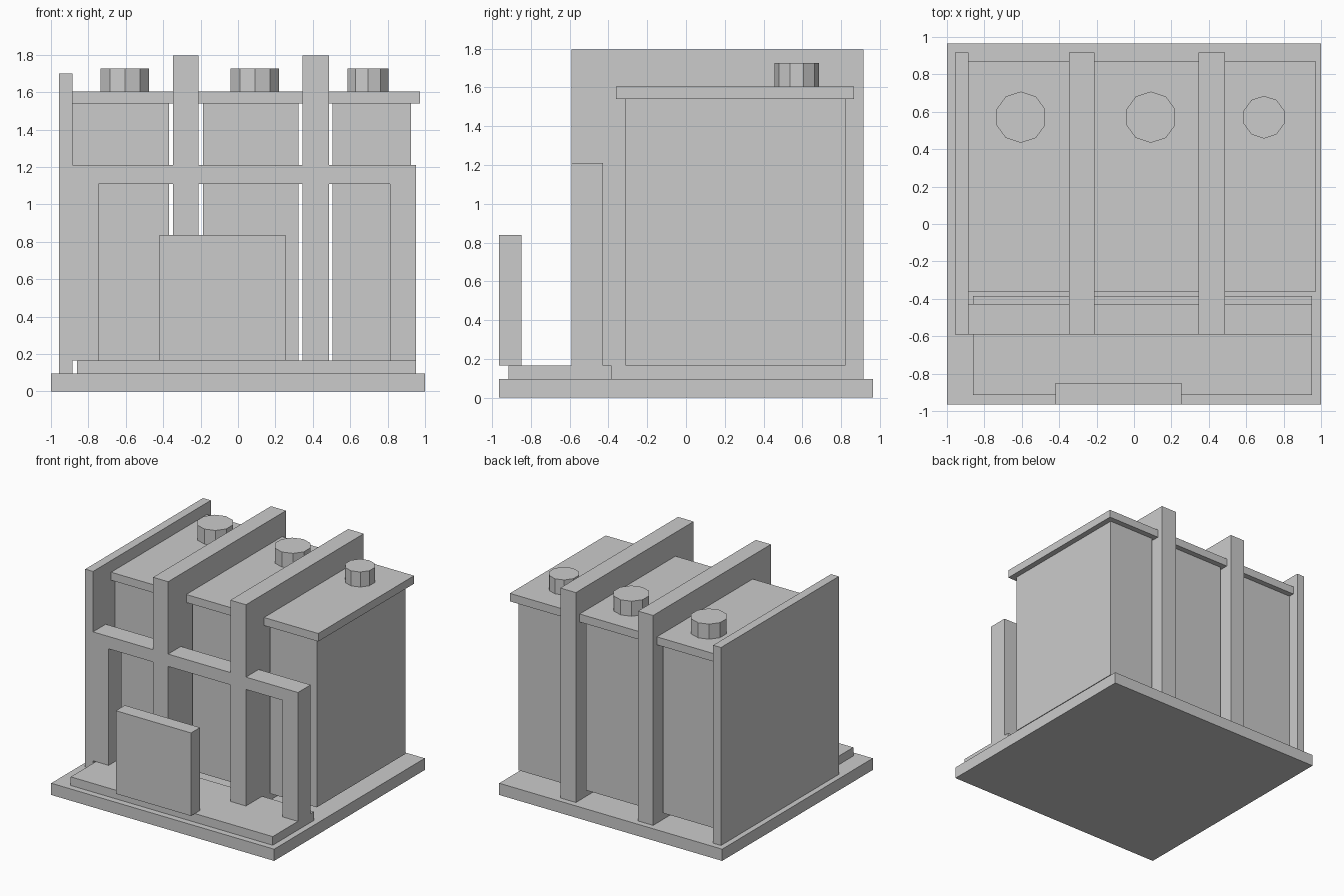
import bpy

if "Cube" in bpy.data.objects:
    bpy.data.objects.remove(bpy.data.objects["Cube"])


def box(name, x, y, z):
    """Axis-aligned box from (min, max) ranges."""
    bpy.ops.mesh.primitive_cube_add(size=1, location=[(a + b) / 2 for a, b in (x, y, z)])
    ob = bpy.context.object
    ob.name = name
    ob.scale = [b - a for a, b in (x, y, z)]
    bpy.ops.object.transform_apply(location=False, rotation=False, scale=True)
    return ob


BASE_TOP, STEP_TOP, LID_Z = 0.095, 0.165, (1.54, 1.605)
DEPTH = (-0.592, 0.917)
FRAME_Y = (-0.592, -0.429)

# Base slab and front step
box("base", (-1, 1), (-0.965, 0.965), (0, BASE_TOP))
box("front_step", (-0.86, 0.952), (-0.915, -0.385), (BASE_TOP, STEP_TOP))

# Left wall and two taller dividers
box("side_wall", (-0.956, -0.886), DEPTH, (BASE_TOP, 1.70))
for i, x in enumerate([(-0.347, -0.212), (0.346, 0.486)]):
    box(f"divider_{i + 1}", x, DEPTH, (BASE_TOP, 1.797))

# Front frame: two posts and a crossbar
box("crossbar", (-0.886, 0.952), FRAME_Y, (1.11, 1.21))
for name, x in (("left_post", (-0.886, -0.746)), ("right_post", (0.812, 0.952))):
    box(name, x, FRAME_Y, (STEP_TOP, 1.11))

# Upright front panel
box("front_panel", (-0.42, 0.254), (-0.965, -0.85), (STEP_TOP, 0.838))

# Tanks: body, overhanging lid, ten-sided cap
tanks = [(-0.888, -0.37, -0.605, 0.137), (-0.187, 0.323, 0.09, 0.137), (0.506, 0.926, 0.695, 0.114)]
for i, (x0, x1, cap_x, cap_r) in enumerate(tanks, 1):
    box(f"tank_body_{i}", (x0, x1), (-0.313, 0.822), (STEP_TOP, LID_Z[0]))
    box(f"tank_lid_{i}", (x0 - 0.046, x1 + 0.046) if i > 1 else (x0 - 0.03, x1 + 0.046),
        (-0.36, 0.868), LID_Z)
    bpy.ops.mesh.primitive_cylinder_add(vertices=10, radius=cap_r, depth=0.122,
                                        location=(cap_x, 0.571, LID_Z[1] + 0.061))
    bpy.context.object.name = f"tank_cap_{i}"
